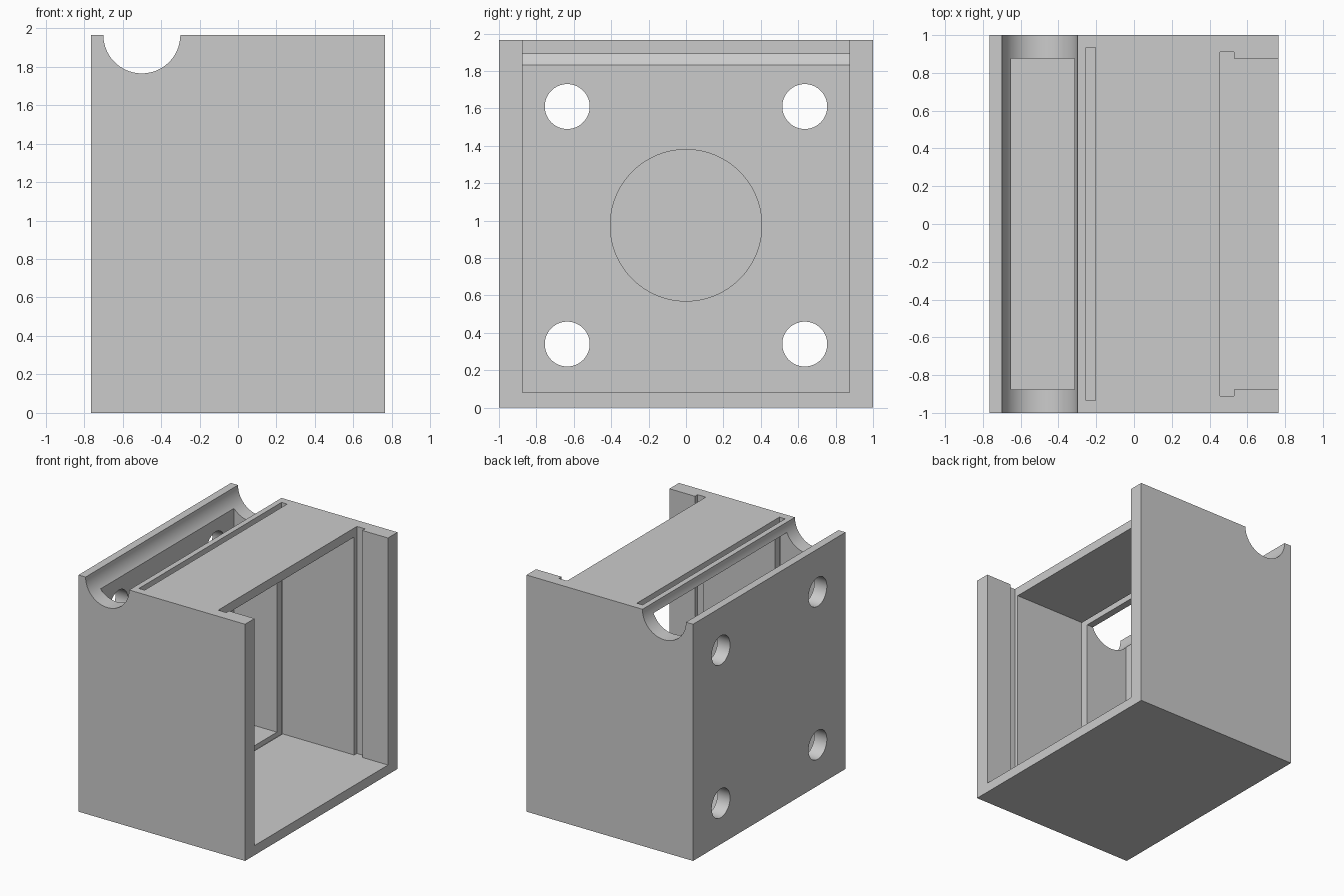
import bpy
import math

cube = bpy.data.objects.get("Cube")
if cube:
    bpy.data.objects.remove(cube, do_unlink=True)

# Single light grey plastic
grey = bpy.data.materials.new("light_grey")
grey.use_nodes = True
colour = (0.6, 0.6, 0.6, 1)
grey.diffuse_color = colour
grey.node_tree.nodes["Principled BSDF"].inputs["Base Color"].default_value = colour


def box(name, x, y, z):
    """Box from (min, max) ranges on each axis."""
    spans = (x, y, z)
    bpy.ops.mesh.primitive_cube_add(size=1, location=[(a + b) / 2 for a, b in spans])
    ob = bpy.context.object
    ob.name = name
    ob.scale = [b - a for a, b in spans]
    bpy.ops.object.transform_apply(location=True, rotation=True, scale=True)
    ob.data.materials.append(grey)
    return ob


def cylinder(name, radius, depth, location, rotation):
    bpy.ops.mesh.primitive_cylinder_add(vertices=96, radius=radius, depth=depth,
                                        location=location, rotation=rotation)
    ob = bpy.context.object
    ob.name = name
    bpy.ops.object.transform_apply(location=True, rotation=True, scale=True)
    ob.data.materials.append(grey)
    return ob


def cut(target, cutter):
    cutter.hide_render = True
    mod = target.modifiers.new(cutter.name, 'BOOLEAN')
    mod.operation = 'DIFFERENCE'
    mod.solver = 'EXACT'
    mod.object = cutter
    bpy.context.view_layer.objects.active = target
    bpy.ops.object.modifier_apply(modifier=mod.name)
    bpy.data.objects.remove(cutter, do_unlink=True)


ALONG_X = (0, math.pi / 2, 0)
ALONG_Y = (math.pi / 2, 0, 0)
TOP = 1.965
MID = 0.975

# Outer block, hollowed from the open side
housing = box("housing", (-0.765, 0.765), (-1, 1), (0, TOP))
cut(housing, box("cavity", (-0.65, 1), (-0.875, 0.875), (0.08, 1.89)))
cut(housing, box("roof_opening", (0.455, 1), (-0.875, 0.875), (1.8, 2.1)))

# Slide-in panel grooves
cut(housing, box("cover_groove", (0.455, 0.53), (-0.91, 0.91), (0.08, 2.1)))
cut(housing, box("panel_slot", (-0.255, -0.203), (-0.935, 0.935), (0.04, 2.1)))

# Half-round channel across the top
cut(housing, cylinder("channel", 0.2, 3, (-0.5, 0, TOP), ALONG_Y))

# Round recess and four screw holes in the thick wall
cut(housing, cylinder("recess", 0.405, 0.2, (-0.6, 0, MID), ALONG_X))
for sy in (-1, 1):
    for sz in (-1, 1):
        cut(housing, cylinder("screw_hole", 0.12, 0.4,
                              (-0.75, sy * 0.635, MID + sz * 0.635), ALONG_X))

# Smooth curved walls, crisp edges
bpy.ops.object.select_all(action='DESELECT')
housing.select_set(True)
bpy.context.view_layer.objects.active = housing
bpy.ops.object.shade_smooth_by_angle(angle=math.radians(30))
